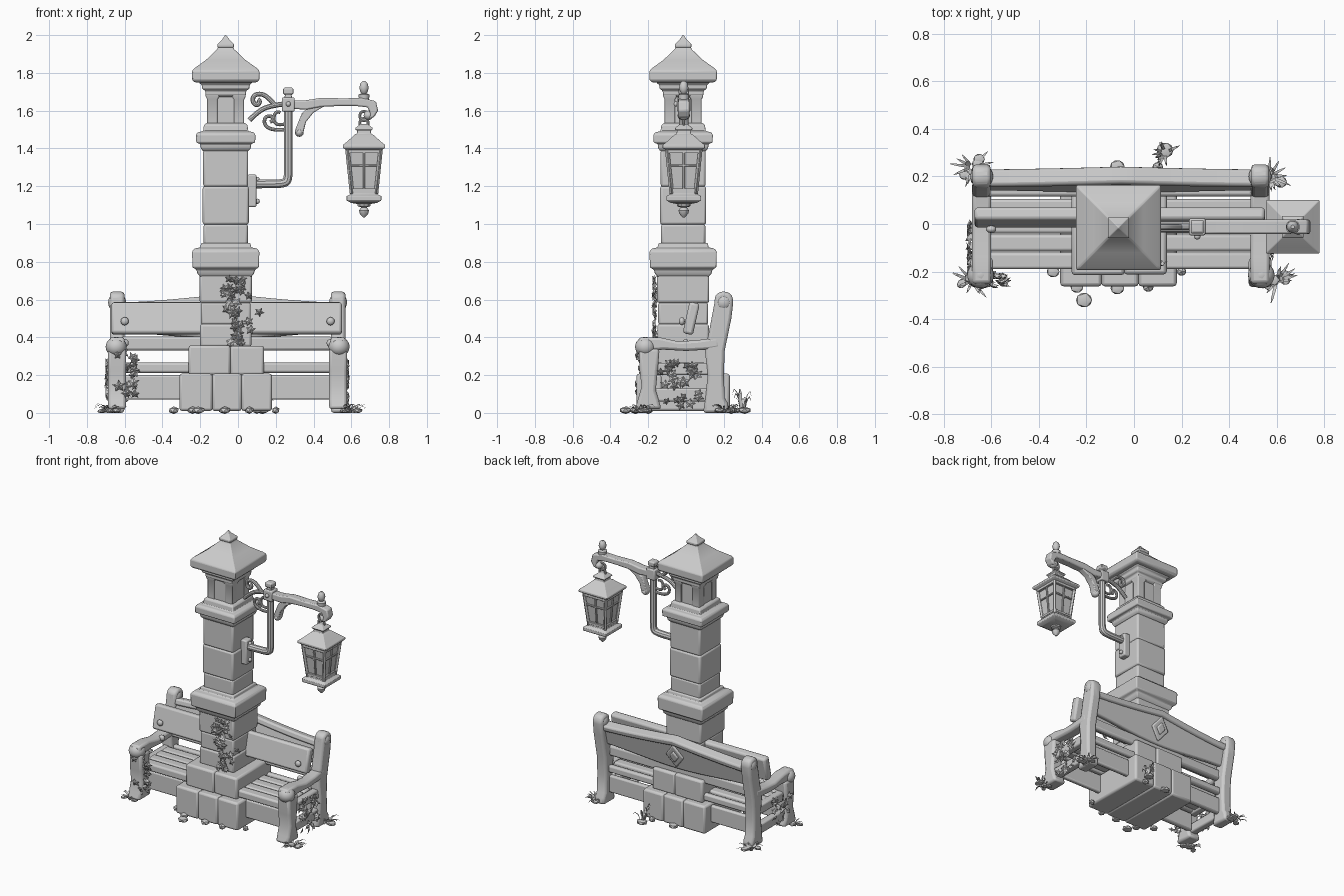
import bpy, bmesh, math, random
from math import pi, sin, cos
from mathutils import Vector, Matrix, Euler

if "Cube" in bpy.data.objects:
    bpy.data.objects.remove(bpy.data.objects["Cube"], do_unlink=True)
random.seed(4)
grey = bpy.data.materials.new("plain grey")
grey.use_nodes = True
grey.diffuse_color = (0.6, 0.6, 0.6, 1)
grey.node_tree.nodes["Principled BSDF"].inputs["Base Color"].default_value = (0.6, 0.6, 0.6, 1)

PX, PY = -0.065, -0.015      # pillar axis
BX, HALF = -0.055, 0.585     # bench middle and post distance
LX, LY = 0.667, -0.012       # lantern axis


def finish(name, bm, bevel=0, segments=2):
    mesh = bpy.data.meshes.new(name)
    bmesh.ops.recalc_face_normals(bm, faces=bm.faces[:])
    bm.to_mesh(mesh)
    bm.free()
    ob = bpy.data.objects.new(name, mesh)
    bpy.context.collection.objects.link(ob)
    mesh.materials.append(grey)
    if bevel:
        mod = ob.modifiers.new("worn edges", "BEVEL")
        mod.width, mod.segments, mod.limit_method = bevel, segments, "ANGLE"
    bpy.ops.object.select_all(action="DESELECT")
    bpy.context.view_layer.objects.active = ob
    ob.select_set(True)
    bpy.ops.object.shade_smooth_by_angle(angle=math.radians(35))
    return ob


def box(name, x, y, z, bevel=0.01, tilt=0):
    """Box from (low, high) ranges, tilted about x."""
    bm = bmesh.new()
    size = [r[1] - r[0] for r in (x, y, z)]
    mid = [(r[1] + r[0]) / 2 for r in (x, y, z)]
    bmesh.ops.create_cube(bm, size=1, matrix=Matrix.LocRotScale(mid, Euler((tilt, 0, 0)), size))
    return finish(name, bm, bevel)


def stack(name, cx, cy, rings, bevel=0.006, sides=4):
    """Loft of (half width, height) rings, square by default."""
    bm, loops = bmesh.new(), []
    k = math.sqrt(2) if sides == 4 else 1
    for h, z in rings:
        loops.append([bm.verts.new((cx + k * h * cos(2 * pi * (i + .5) / sides),
                                    cy + k * h * sin(2 * pi * (i + .5) / sides), z)) for i in range(sides)])
    for a, b in zip(loops, loops[1:]):
        for i in range(sides):
            j = (i + 1) % sides
            bm.faces.new((a[i], a[j], b[j], b[i]))
    bm.faces.new(loops[0])
    bm.faces.new(loops[-1])
    return finish(name, bm, bevel)


def slab(name, outline, low, high, axis, bevel=0.01):
    """Outline extruded along x (points y, z) or along y (points x, z)."""
    bm = bmesh.new()
    place = (lambda p, d: (d, p[0], p[1])) if axis == "x" else (lambda p, d: (p[0], d, p[1]))
    face = bm.faces.new([bm.verts.new(place(p, low)) for p in outline])
    ext = bmesh.ops.extrude_face_region(bm, geom=[face])["geom"]
    move = place((0, 0), high - low)
    bmesh.ops.translate(bm, verts=[v for v in ext if isinstance(v, bmesh.types.BMVert)], vec=move)
    return finish(name, bm, bevel)


def tube(name, points, radius, y=LY, cyclic=False):
    """Round bar through (x, z) points in the plane of the lamp arm."""
    cu = bpy.data.curves.new(name, "CURVE")
    cu.dimensions, cu.bevel_depth, cu.bevel_resolution, cu.use_fill_caps = "3D", radius, 3, True
    sp = cu.splines.new("NURBS")
    sp.points.add(len(points) - 1)
    for p, (px, pz) in zip(sp.points, points):
        p.co = (px, y, pz, 1)
    sp.use_endpoint_u, sp.use_cyclic_u, sp.order_u = not cyclic, cyclic, 3
    tmp = bpy.data.objects.new(name, cu)
    bpy.context.collection.objects.link(tmp)
    bpy.context.view_layer.update()
    bm = bmesh.new()
    bm.from_mesh(tmp.evaluated_get(bpy.context.evaluated_depsgraph_get()).to_mesh())
    bpy.data.objects.remove(tmp)
    return finish(name, bm)


def ball(name, centre, scale, detail=2):
    bm = bmesh.new()
    bmesh.ops.create_icosphere(bm, subdivisions=detail, radius=1, matrix=Matrix.LocRotScale(centre, None, scale))
    return finish(name, bm)


# Pillar footing: two courses of split blocks
for i, (a, b) in enumerate(((-0.31, -0.135), (-0.137, 0.02), (0.018, 0.18))):
    box(f"footing_block_{i}", (a, b), (-0.262, 0.232), (0.01, 0.208), 0.014)
box("upper_footing_left", (-0.262, -0.04), (-0.215, 0.19), (0.2, 0.358), 0.014)
box("upper_footing_right", (-0.043, 0.138), (-0.212, 0.187), (0.2, 0.355), 0.014)

# Shaft courses
for i, (h, a, b) in enumerate(((0.136, .35, .47), (0.132, .467, .585), (0.138, .582, .735), (0.117, .885, 1.0),
                               (0.122, .997, 1.2), (0.119, 1.197, 1.395), (0.094, 1.515, 1.69))):
    box(f"shaft_course_{i}", (PX - h, PX + h), (PY - h, PY + h), (a, b), 0.012)
for i in (-1, 1):
    for j in (-1, 1):
        stack(f"corner_pilaster_{i}_{j}", PX + .07 * i, PY + .07 * j, [(.028, 1.52), (.028, 1.66), (.036, 1.675), (.036, 1.7)])

# Mouldings and roof
stack("lower_collar", PX, PY, [(.135, .72), (.15, .738), (.155, .758), (.176, .77), (.178, .855), (.165, .87), (.135, .876), (.13, .9)])
stack("upper_collar", PX, PY, [(.12, 1.385), (.132, 1.4), (.135, 1.425), (.156, 1.43), (.157, 1.475), (.145, 1.487),
                               (.12, 1.49), (.115, 1.525), (.1, 1.535)])
stack("cornice", PX, PY, [(.09, 1.67), (.108, 1.682), (.108, 1.705), (.125, 1.715), (.127, 1.738), (.14, 1.745), (.14, 1.765)])
stack("roof", PX, PY, [(.165, 1.75), (.178, 1.762), (.178, 1.812), (.165, 1.825), (.105, 1.868), (.045, 1.925), (.04, 1.94)])
stack("roof_finial", PX, PY, [(.03, 1.925), (.044, 1.938), (.044, 1.952), (.018, 1.978), (.003, 2.0)], 0.003)

# Wall bracket and lamp arm
box("wall_plate", (.05, .098), (LY - .032, LY + .032), (1.09, 1.262), 0.008)
for z in (1.12, 1.235):
    ball("plate_bolt", (.102, LY, z), (.014, .014, .014))
tube("lamp_post", [(.09, 1.212), (.17, 1.212), (.25, 1.215), (.266, 1.24), (.266, 1.32), (.266, 1.5), (.266, 1.62)], .024)
box("arm_clamp", (.232, .3), (LY - .036, LY + .036), (1.595, 1.67), 0.007)
stack("clamp_finial", .266, LY, [(.02, 1.66), (.018, 1.685), (.027, 1.69), (.027, 1.715), (.02, 1.722)], .003)
ball("clamp_bolt", (.266, LY - .04, 1.635), (.014, .014, .014))
tube("wall_stay", [(.06, 1.55), (.1, 1.59), (.16, 1.625), (.24, 1.635)], .014)
tube("wall_scroll", [(.2, 1.625), (.17, 1.66), (.13, 1.69), (.085, 1.685), (.075, 1.65), (.1, 1.625), (.12, 1.65), (.105, 1.66)], .013)
tube("lower_scroll", [(.25, 1.5), (.19, 1.495), (.14, 1.52), (.14, 1.565), (.175, 1.575), (.19, 1.55), (.17, 1.54)], .01)
tube("small_scroll", [(.25, 1.53), (.21, 1.52), (.185, 1.55), (.2, 1.6), (.225, 1.59)], .009)
upper = [(.29, 1.655), (.36, 1.655), (.44, 1.668), (.56, 1.665), (.66, 1.668), (.73, 1.65), (.742, 1.6)]
lower = [(.72, 1.565), (.69, 1.555), (.7, 1.59), (.685, 1.618), (.62, 1.625), (.54, 1.625), (.44, 1.62), (.36, 1.605), (.29, 1.61)]
slab("lamp_arm", upper + lower, LY - .03, LY + .03, "y", .008)
slab("arm_brace", [(.3, 1.49), (.32, 1.465), (.345, 1.48), (.36, 1.54), (.4, 1.59), (.46, 1.625), (.4, 1.635), (.34, 1.59), (.315, 1.53)],
     LY - .024, LY + .024, "y", .006)
ball("brace_stud", (.325, LY, 1.485), (.024, .03, .024))
ball("hook_end", (.69, LY, 1.575), (.026, .034, .026))
stack("arm_finial", LX, LY, [(.028, 1.66), (.03, 1.685), (.014, 1.692), (.02, 1.7), (.026, 1.72), (.02, 1.745), (.008, 1.757)], 0, 12)
for k, z in enumerate((1.572, 1.535)):
    tube(f"chain_ring_{k}", [(LX + .024 * cos(i * pi / 4), z + .026 * sin(i * pi / 4)) for i in range(8)], .008, cyclic=True)

# Lantern
stack("lantern_roof", LX, LY, [(.08, 1.385), (.095, 1.393), (.112, 1.403), (.112, 1.418), (.085, 1.44), (.05, 1.472), (.038, 1.478),
                               (.036, 1.495), (.046, 1.5), (.046, 1.508), (.018, 1.53)], .003)
stack("lantern_glass", LX, LY, [(.058, 1.165), (.08, 1.39)], 0)
stack("lantern_base", LX, LY, [(.03, 1.105), (.07, 1.112), (.092, 1.125), (.092, 1.148), (.07, 1.158), (.07, 1.175)], .003)
stack("lantern_drop", LX, LY, [(.035, 1.11), (.035, 1.095), (.016, 1.088), (.028, 1.072), (.024, 1.055), (.006, 1.035)], 0, 10)


def bar(bm, a, b, w):
    a, b = Vector(a), Vector(b)
    m = Matrix.LocRotScale((a + b) / 2, (b - a).to_track_quat("Z", "Y"), (w, w, (b - a).length))
    bmesh.ops.create_cube(bm, size=1, matrix=m)


bm = bmesh.new()
for q in range(4):
    turn = Matrix.Rotation(q * pi / 2, 3, "Z")
    at = lambda x, y, z: turn @ Vector((x, y, 0)) + Vector((LX, LY, z))
    bar(bm, at(-.064, -.064, 1.16), at(-.088, -.088, 1.395), .018)
    bar(bm, at(0, -.062, 1.16), at(0, -.085, 1.395), .011)
    for z, h, w in ((1.18, .064, .018), (1.31, .076, .011), (1.385, .085, .02)):
        bar(bm, at(-h, -h, z), at(h, -h, z), w)
finish("lantern_frame", bm, .002, 1)

# Bench ends: front leg, arm, knob and leaning rear post
rear = [(.09, 0), (.225, 0), (.222, .05), (.205, .08), (.2, .2), (.205, .33), (.24, .5), (.252, .6), (.235, .635),
        (.19, .645), (.155, .625), (.15, .58), (.12, .42), (.1, .33), (.115, .2), (.1, .06)]
front = [(-.27, .02), (-.13, .02), (-.145, .07), (-.16, .12), (-.15, .22), (-.14, .34), (-.25, .34), (-.245, .22), (-.235, .14), (-.255, .07)]
arm = [(-.255, .325), (-.12, .335), (0, .328), (.12, .335), (.18, .345), (.17, .4), (.06, .385), (-.04, .378), (-.14, .4), (-.25, .4)]
for side, s in (("left", 1), ("right", -1)):
    x = BX + s * HALF
    slab(f"{side}_rear_post", rear, x - .038, x + .038, "x", .016)
    slab(f"{side}_front_leg", front, x - .048, x + .048, "x", .016)
    slab(f"{side}_armrest", arm, x - .04, x + .04, "x", .014)
    ball(f"{side}_arm_knob", (x + s * .005, -.215, .35), (.056, .055, .052), 3)
    ball(f"{side}_post_knob", (x, .2, .585), (.048, .05, .05), 3)
    box(f"{side}_side_rail", (x - .025, x + .025), (-.18, .14), (.2, .265), .01)
    box(f"{side}_low_rail", (x - .025, x + .025), (-.18, .14), (.06, .13), .01)
    for z, y in ((.485, -.022), (.37, -.002)):
        ball(f"{side}_board_bolt", (BX + s * .545, y, z), (.022, .016, .022))

# Bench planks
ends = (BX - .575, BX + .555)
for i, y in enumerate((-.19, -.115, -.04, .035)):
    box(f"seat_slat_{i}", ends, (y, y + .07), (.212 + .003 * (i % 2), .266), .012)
box("front_apron", (BX - .56, BX + .56), (-.165, -.13), (.07, .2), .01)
box("rear_apron", (BX - .56, BX + .56), (.125, .16), (.07, .19), .01)
box("rear_rail", ends, (.13, .17), (.215, .265), .012)
box("lumbar_rail", ends, (.115, .16), (.33, .405), .014)
box("front_back_board", (BX - .615, BX + .605), (.0, .055), (.415, .585), .014, -.22)
n = 16
back = [(BX - .6 + 1.2 * i / n, .57 + .05 * (1 - abs(2 * i / n - 1)) ** 1.5) for i in range(n + 1)]
back += [(BX + .6 - 1.2 * i / n, .425 - .035 * sin(pi * i / n) ** 2) for i in range(n + 1)]
board = slab("rear_back_board", back, -.022, .022, "y", .01)
rail = slab("rear_top_rail", [(x, z + .01) for x, z in back[:n + 1]] + [(x, z - .035) for x, z in back[n::-1]], -.036, .036, "y", .012)
gem = slab("diamond_boss", [(BX - .07, .5), (BX, .41), (BX + .07, .5), (BX, .59)], .015, .034, "y", .008)
gem_core = slab("diamond_core", [(BX - .035, .5), (BX, .455), (BX + .035, .5), (BX, .545)], .02, .044, "y", .008)
for ob in (board, rail, gem, gem_core):
    ob.matrix_world = Matrix.Translation((0, .178, .5)) @ Matrix.Rotation(-.24, 4, "X") @ Matrix.Translation((0, 0, -.5))


# Ivy leaves, grass and pebbles
def ivy(name, count, pick, normal):
    bm = bmesh.new()
    q = Vector(normal).to_track_quat("Z", "Y").to_matrix()
    for _ in range(count):
        size, spin = random.uniform(.022, .036), random.uniform(0, 2 * pi)
        tip = Euler((random.uniform(-.5, .5), random.uniform(-.5, .5), spin)).to_matrix()
        pos = Vector(pick())
        mid = bm.verts.new(pos + Vector(normal) * .012)
        rim = [bm.verts.new(pos + q @ tip @ Vector((cos(k * pi / 5), sin(k * pi / 5), 0)) * size * (.5 if k % 2 else 1))
               for k in range(10)]
        for k in range(10):
            bm.faces.new((mid, rim[k], rim[(k + 1) % 10]))
    finish(name, bm)


U = random.uniform
ivy("pillar_ivy", 42, lambda: (random.gauss(-.01, .035) + .04 * (.55 - (z := U(.37, .71))), -.165, z), (0, -1, 0))
ivy("right_end_ivy", 24, lambda: (-.6 + U(-.04, .06), U(-.26, -.2), U(.06, .32)), (0, -1, 0))
ivy("left_end_ivy", 28, lambda: (.575, U(-.14, .08), U(.04, .27)), (1, 0, 0))
ivy("right_side_ivy", 16, lambda: (-.69, U(-.2, .0), U(.08, .28)), (-1, 0, 0))


def grass(name, x, y, blades, reach, height):
    bm = bmesh.new()
    for _ in range(blades):
        a, r, h = U(0, 2 * pi), U(.5, 1) * reach, U(.5, 1) * height
        out, wide = Vector((cos(a), sin(a), 0)), Vector((-sin(a), cos(a), 0)) * .006
        root = Vector((x, y, 0)) + out * .01
        spine = [root, root + out * r * .35 + Vector((0, 0, h * .8)), root + out * r * .75 + Vector((0, 0, h)),
                 root + out * r + Vector((0, 0, h * .75))]
        pairs = [(bm.verts.new(p - wide * w), bm.verts.new(p + wide * w)) for p, w in zip(spine, (1, 1, .7, .1))]
        for c, d in zip(pairs, pairs[1:]):
            bm.faces.new((c[0], c[1], d[1], d[0]))
    finish(name, bm)


grass("back_grass", .13, .3, 12, .06, .13)
for x, y in ((-.68, -.24), (-.68, .24), (.6, -.24), (.57, .2)):
    s = -1 if x < 0 else 1
    grass("foot_grass", x, y, 14, .09, .05)
    for k in range(7):
        r = U(.016, .03)
        ball("pebble", (x + U(-.05, .05), y + U(-.035, .035), r * .5), (r, r * .9, r * .55), 1)
for x, y, r in ((-.21, -.32, .038), (.13, .31, .04), (-.24, -.265, .03), (-.07, -.27, .032), (.06, -.265, .025),
                (-.07, .24, .035), (.1, .24, .025), (-.34, -.2, .03), (.2, -.2, .022)):
    ball("base_stone", (x, y, .014), (r, r * .9, .02), 1)
